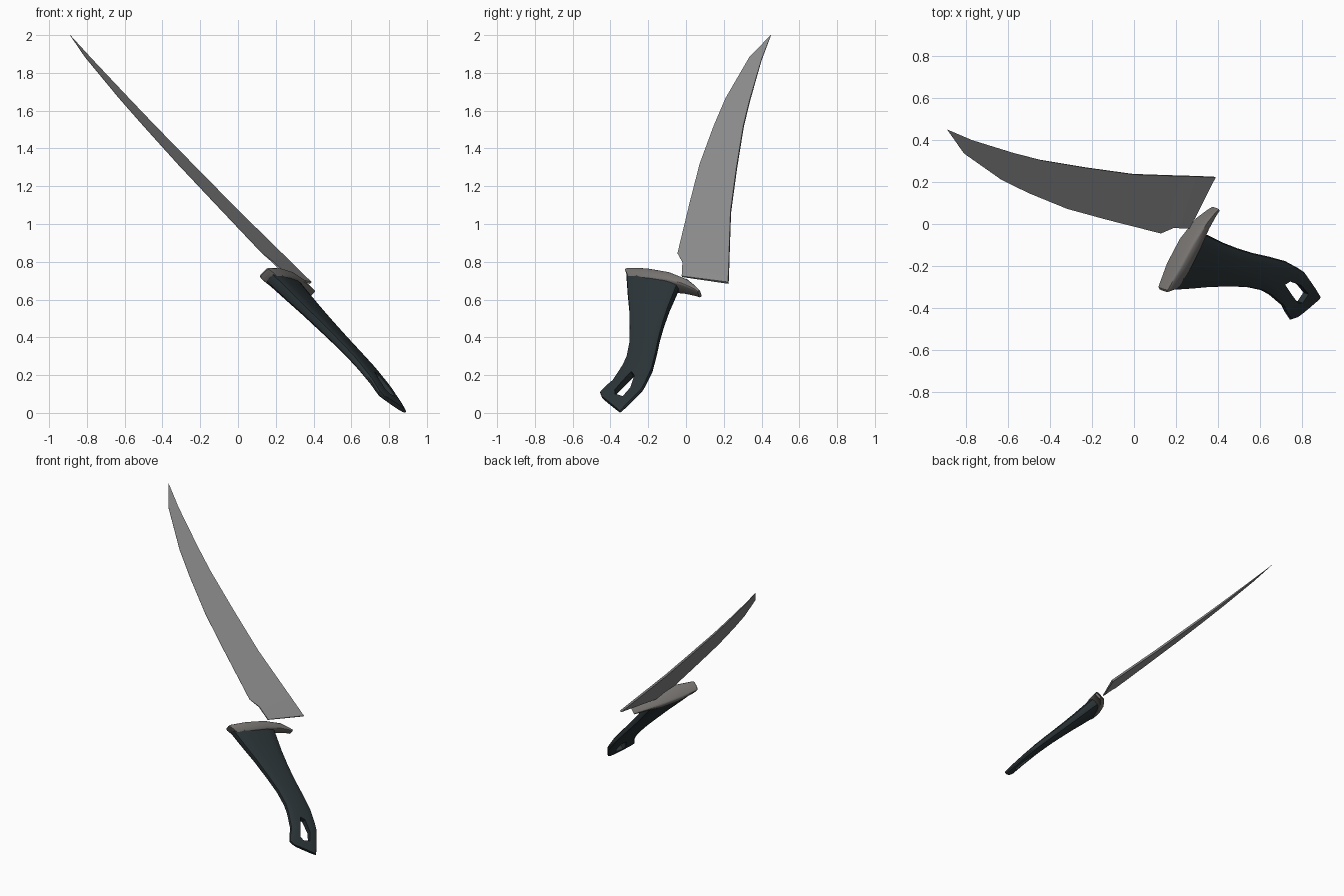
import bpy, bmesh, math
from mathutils import Vector

if "Cube" in bpy.data.objects:
    bpy.data.objects.remove(bpy.data.objects["Cube"])

# The whole knife lies in one tilted plane: outlines are given as (y, z)
N = Vector((0.677, -0.24, 0.696)).normalized()


def on_plane(p):
    y, z = p
    return Vector((0.39 + 0.354 * (y - 0.23) - 1.032 * (z - 0.685), y, z))


def skin(name, rings):
    """Join rings of points into a closed tube with end caps."""
    bm = bmesh.new()
    vs = [[bm.verts.new(p) for p in r] for r in rings]
    n = len(vs[0])
    for a, b in zip(vs, vs[1:]):
        for k in range(n):
            j = (k + 1) % n
            bm.faces.new((a[k], a[j], b[j], b[k]))
    bm.faces.new(vs[0][::-1])
    bm.faces.new(vs[-1])
    bmesh.ops.recalc_face_normals(bm, faces=bm.faces)
    me = bpy.data.meshes.new(name)
    bm.to_mesh(me)
    bm.free()
    ob = bpy.data.objects.new(name, me)
    bpy.context.collection.objects.link(ob)
    return ob


def rounded(name, stations, power, sides=16):
    """Loft of superellipse sections: (side a, side b, half thickness)."""
    def pw(v):
        return math.copysign(abs(v) ** power, v) if abs(v) > 1e-6 else 0.0
    angles = [2 * math.pi * k / sides for k in range(sides)]
    rings = []
    for a, b, h in stations:
        a, b = on_plane(a), on_plane(b)
        mid, half = (a + b) / 2, (b - a) / 2
        rings.append([mid + half * pw(math.cos(t)) + N * h * pw(math.sin(t)) for t in angles])
    return skin(name, rings)


def activate(ob):
    bpy.ops.object.select_all(action='DESELECT')
    ob.select_set(True)
    bpy.context.view_layer.objects.active = ob


def smooth(ob, deg):
    activate(ob)
    bpy.ops.object.shade_smooth_by_angle(angle=math.radians(deg))


def paint(ob, name, rgb):
    mat = bpy.data.materials.new(name)
    mat.diffuse_color = (*rgb, 1)
    mat.use_nodes = True
    mat.node_tree.nodes["Principled BSDF"].inputs["Base Color"].default_value = mat.diffuse_color
    ob.data.materials.clear()
    ob.data.materials.append(mat)


# Blade: thin wedge, (cutting edge, spine, half thickness at edge, at spine)
blade_rows = [
    ((-.022, .722), (.224, .688), .004, .007),
    ((-.018, .797), (.228, .790), .004, .007),
    ((-.045, .845), (.230, .860), .001, .007),
    ((.020, 1.115), (.237, 1.065), .001, .007),
    ((.072, 1.317), (.269, 1.300), .001, .007),
    ((.146, 1.518), (.305, 1.520), .001, .006),
    ((.210, 1.667), (.338, 1.655), .001, .005),
    ((.336, 1.884), (.400, 1.870), .001, .003),
    ((.447, 1.998), (.450, 2.000), .0005, .001),
]
blade = skin("blade", [
    [on_plane(e) + N * he, on_plane(s) + N * hs, on_plane(s) - N * hs, on_plane(e) - N * he]
    for e, s, he, hs in blade_rows])
smooth(blade, 20)
paint(blade, "blade_steel", (0.27, 0.27, 0.27))

# Guard: curved bar with a thick middle, (upper edge, lower edge, half thickness)
guard = rounded("guard", [
    ((-.318, .742), (-.297, .700), .033),
    ((-.308, .748), (-.282, .690), .038),
    ((-.200, .737), (-.195, .680), .053),
    ((-.080, .716), (-.100, .668), .054),
    ((.020, .682), (-.020, .655), .042),
    ((.060, .652), (.045, .636), .030),
    ((.078, .635), (.066, .626), .024),
], 0.4)
smooth(guard, 35)
paint(guard, "guard_steel", (0.18, 0.17, 0.16))

# Handle: curved grip flaring at guard and butt
handle = rounded("handle", [
    ((-.315, .715), (-.030, .680), .046),
    ((-.308, .620), (-.060, .610), .041),
    ((-.300, .538), (-.087, .548), .036),
    ((-.298, .440), (-.115, .470), .032),
    ((-.300, .363), (-.138, .390), .029),
    ((-.315, .290), (-.155, .310), .027),
    ((-.336, .246), (-.177, .225), .025),
    ((-.389, .167), (-.210, .155), .022),
    ((-.425, .138), (-.230, .119), .020),
    ((-.455, .108), (-.310, .038), .018),
    ((-.446, .084), (-.347, .004), .012),
], 0.65)

# Lanyard hole through the butt
hole = [(-.284, .204), (-.268, .184), (-.290, .122), (-.331, .076),
        (-.372, .089), (-.373, .110), (-.332, .155)]
cutter = skin("hole_cutter", [[on_plane(p) + N * s for p in hole] for s in (-.1, .1)])
cutter.hide_render = True
mod = handle.modifiers.new("hole", 'BOOLEAN')
mod.operation = 'DIFFERENCE'
mod.solver = 'EXACT'
mod.object = cutter
activate(handle)
bpy.ops.object.modifier_apply(modifier="hole")
bpy.data.objects.remove(cutter)
smooth(handle, 40)
paint(handle, "dark_grip", (0.024, 0.034, 0.038))
